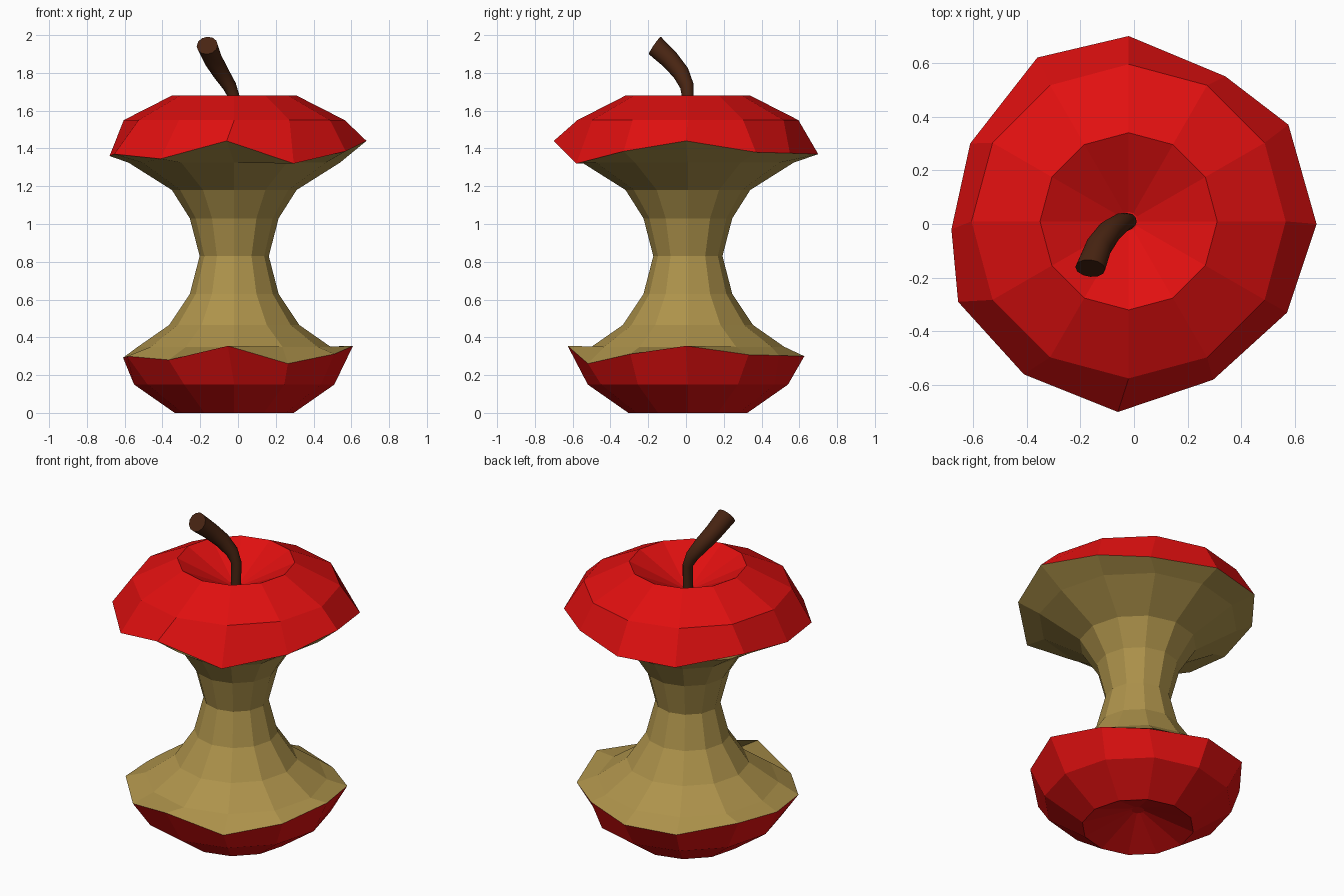
import bpy, bmesh, math
from mathutils import Vector

if "Cube" in bpy.data.objects:
    bpy.data.objects.remove(bpy.data.objects["Cube"])

N = 12
CX, CY = -0.02, 0.01


def material(name, rgb):
    m = bpy.data.materials.new(name)
    m.diffuse_color = (*rgb, 1)
    m.use_nodes = True
    m.node_tree.nodes["Principled BSDF"].inputs["Base Color"].default_value = m.diffuse_color
    return m


def ring(r, z):
    return [Vector((CX + r * math.cos(2 * math.pi * i / N),
                    CY + r * math.sin(2 * math.pi * i / N), z)) for i in range(N)]


def loft(name, rings, mat, cap_start=False, cap_end=False):
    bm = bmesh.new()
    rows = [[bm.verts.new(p) for p in r] for r in rings]
    for a, b in zip(rows, rows[1:]):
        for i in range(N):
            j = (i + 1) % N
            bm.faces.new((a[i], a[j], b[j], b[i]))
    if cap_start:
        bm.faces.new(rows[0][::-1])
    if cap_end:
        bm.faces.new(rows[-1])
    me = bpy.data.meshes.new(name)
    bm.to_mesh(me)
    bm.free()
    me.materials.append(mat)
    ob = bpy.data.objects.new(name, me)
    bpy.context.collection.objects.link(ob)
    return ob


red = material("red_skin", (0.75, 0.005, 0.005))
tan = material("flesh", (0.42, 0.29, 0.07))
brown = material("stem_brown", (0.065, 0.018, 0.006))

# Uneven bitten edge of the upper skin; the lower edge is a smaller copy
upper_rim = [Vector(p) for p in (
    (0.68, 0.0, 1.44), (0.575, 0.37, 1.38), (0.34, 0.55, 1.375), (-0.02, 0.7, 1.37),
    (-0.36, 0.62, 1.36), (-0.61, 0.30, 1.39), (-0.68, -0.02, 1.36), (-0.655, -0.29, 1.37),
    (-0.41, -0.56, 1.345), (-0.06, -0.7, 1.44), (0.295, -0.58, 1.32), (0.57, -0.33, 1.385))]
lower_rim = [Vector((p.x * 0.895, p.y * 0.895, 0.3 + (p.z - 1.37) * 0.78)) for p in upper_rim]

# Skin, with a dimple at the top and bottom
loft("lower_skin", [ring(0.035, 0.11), ring(0.315, 0), ring(0.53, 0.15), lower_rim],
     red, cap_start=True)
loft("upper_skin", [upper_rim, ring(0.585, 1.55), ring(0.33, 1.68), ring(0.035, 1.53)],
     red, cap_end=True)

# Eaten core between the two skins
profile = [(0.51, 0.35), (0.345, 0.465), (0.235, 0.63), (0.183, 0.83),
           (0.235, 1.03), (0.33, 1.18), (0.56, 1.325)]
loft("flesh_core", [lower_rim] + [ring(r, z) for r, z in profile] + [upper_rim], tan)

# Bent stem that widens to a flat end
path = [Vector(p) for p in (
    (-0.02, 0.01, 1.52), (-0.02, 0.01, 1.67), (-0.045, 0.005, 1.73),
    (-0.09, -0.027, 1.80), (-0.132, -0.085, 1.87), (-0.163, -0.165, 1.945))]
radii = [0.028, 0.03, 0.037, 0.045, 0.05, 0.056]
stem_rings = []
for i, (p, r) in enumerate(zip(path, radii)):
    if i == 0:
        t = Vector((0, 0, 1))
    elif i == len(path) - 1:
        t = Vector((-0.1, -0.8, 0.55))
    else:
        t = path[i + 1] - path[i - 1]
    t.normalize()
    u = Vector((1, 0, 0))
    u = (u - t * u.dot(t)).normalized()
    v = t.cross(u)
    stem_rings.append([p + r * (u * math.cos(2 * math.pi * k / N) + v * math.sin(2 * math.pi * k / N))
                       for k in range(N)])
stem = loft("stem", stem_rings, brown, cap_start=True, cap_end=True)
bpy.context.view_layer.objects.active = stem
stem.select_set(True)
bpy.ops.object.shade_smooth_by_angle(angle=math.radians(40))
